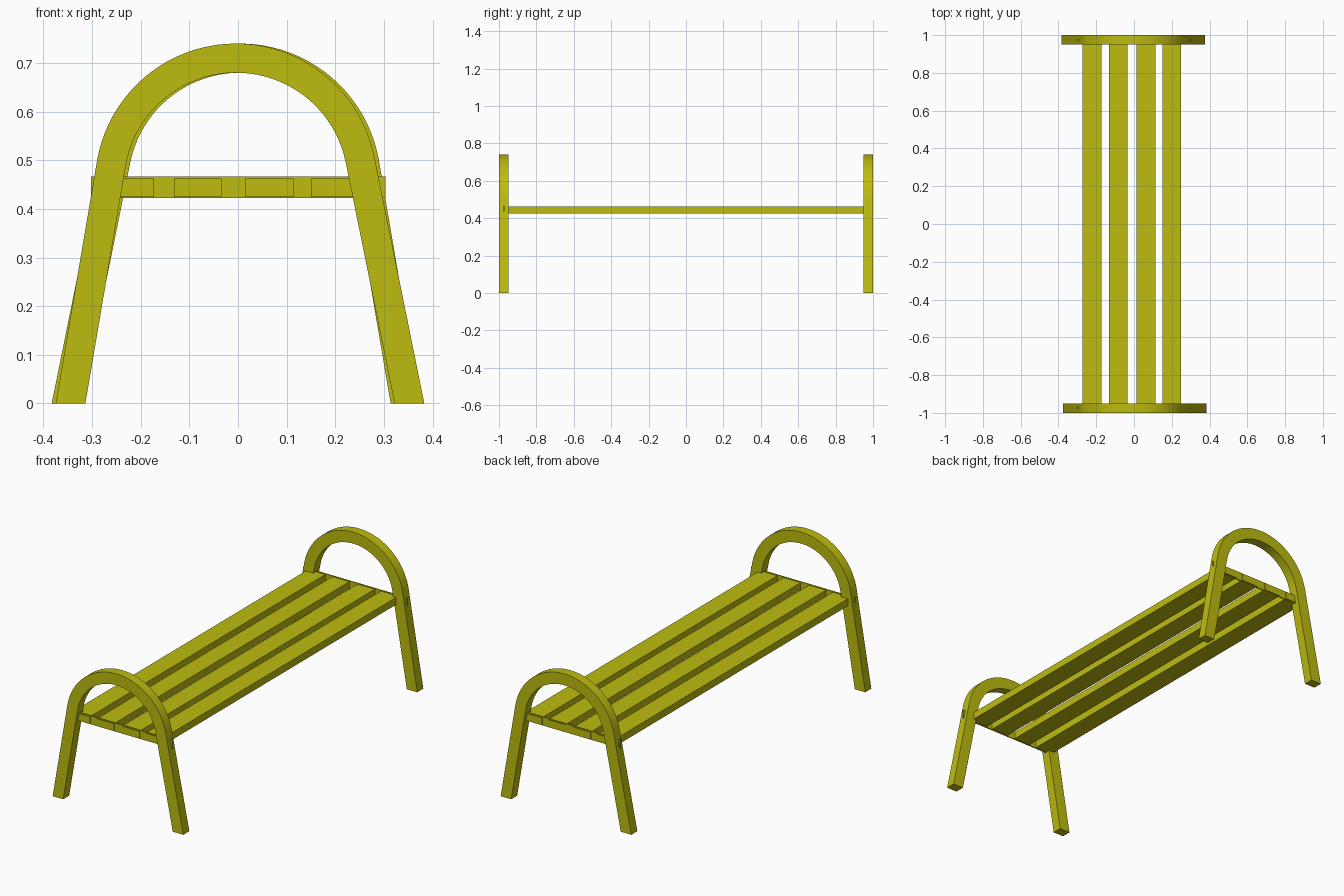
import bpy, bmesh, math
from mathutils import Matrix

if "Cube" in bpy.data.objects:
    bpy.data.objects.remove(bpy.data.objects["Cube"])

paint = bpy.data.materials.new("olive yellow")
paint.diffuse_color = (0.51, 0.50, 0.005, 1)
paint.use_nodes = True
paint.node_tree.nodes["Principled BSDF"].inputs["Base Color"].default_value = paint.diffuse_color


def finish(name, bm):
    bmesh.ops.recalc_face_normals(bm, faces=bm.faces)
    me = bpy.data.meshes.new(name)
    bm.to_mesh(me)
    bm.free()
    ob = bpy.data.objects.new(name, me)
    bpy.context.collection.objects.link(ob)
    me.materials.append(paint)
    return ob


def box(name, x0, x1, y0, y1, z0, z1):
    bm = bmesh.new()
    m = (Matrix.Translation(((x0 + x1) / 2, (y0 + y1) / 2, (z0 + z1) / 2))
         @ Matrix.Diagonal((x1 - x0, y1 - y0, z1 - z0, 1)))
    bmesh.ops.create_cube(bm, size=1, matrix=m)
    return finish(name, bm)


def arch_side(r):
    """One edge of the arch: left foot, arc, right foot (slightly uneven legs)."""
    cx, cz = -0.004, 0.45
    a0, a1 = math.pi - math.atan(0.17), math.atan(0.2026)
    # the arc starts above the centre, where the splayed legs are tangent to it
    n = 40
    arc = [(cx + r * math.cos(a0 + (a1 - a0) * i / n),
            cz + r * math.sin(a0 + (a1 - a0) * i / n)) for i in range(n + 1)]
    left = (arc[0][0] - 0.17 * arc[0][1], 0)
    right = (arc[-1][0] + 0.2026 * arc[-1][1], 0)
    return [left] + arc + [right]


def end_frame(name, turn):
    bm = bmesh.new()
    rows = []
    for r, y in ((0.29, -1), (0.29, -0.95), (0.23, -0.95), (0.23, -1)):
        rows.append([bm.verts.new((x, y, z)) for x, z in arch_side(r)])
    for k in range(4):
        a, b = rows[k], rows[(k + 1) % 4]
        for i in range(len(a) - 1):
            bm.faces.new((a[i], a[i + 1], b[i + 1], b[i]))
    bm.faces.new([row[0] for row in rows])
    bm.faces.new([row[-1] for row in rows])
    bmesh.ops.rotate(bm, verts=bm.verts, matrix=Matrix.Rotation(turn, 3, 'Z'))
    ob = finish(name, bm)
    bpy.ops.object.select_all(action='DESELECT')
    ob.select_set(True)
    bpy.context.view_layer.objects.active = ob
    bpy.ops.object.shade_smooth_by_angle(angle=math.radians(30))


# Arched leg frames, the back one turned half round
end_frame("front_frame", 0)
end_frame("back_frame", math.pi)

# Seat slats
for i, (x0, x1) in enumerate(((-0.273, -0.173), (-0.132, -0.034),
                              (0.014, 0.114), (0.15, 0.25))):
    box(f"slat_{i + 1}", x0, x1, -0.98, 0.98, 0.425, 0.463)

# Thin cross plates inside the frames
box("front_cross_plate", -0.302, 0.303, -0.976, -0.970, 0.422, 0.467)
box("back_cross_plate", -0.302, 0.303, 0.970, 0.976, 0.422, 0.467)
